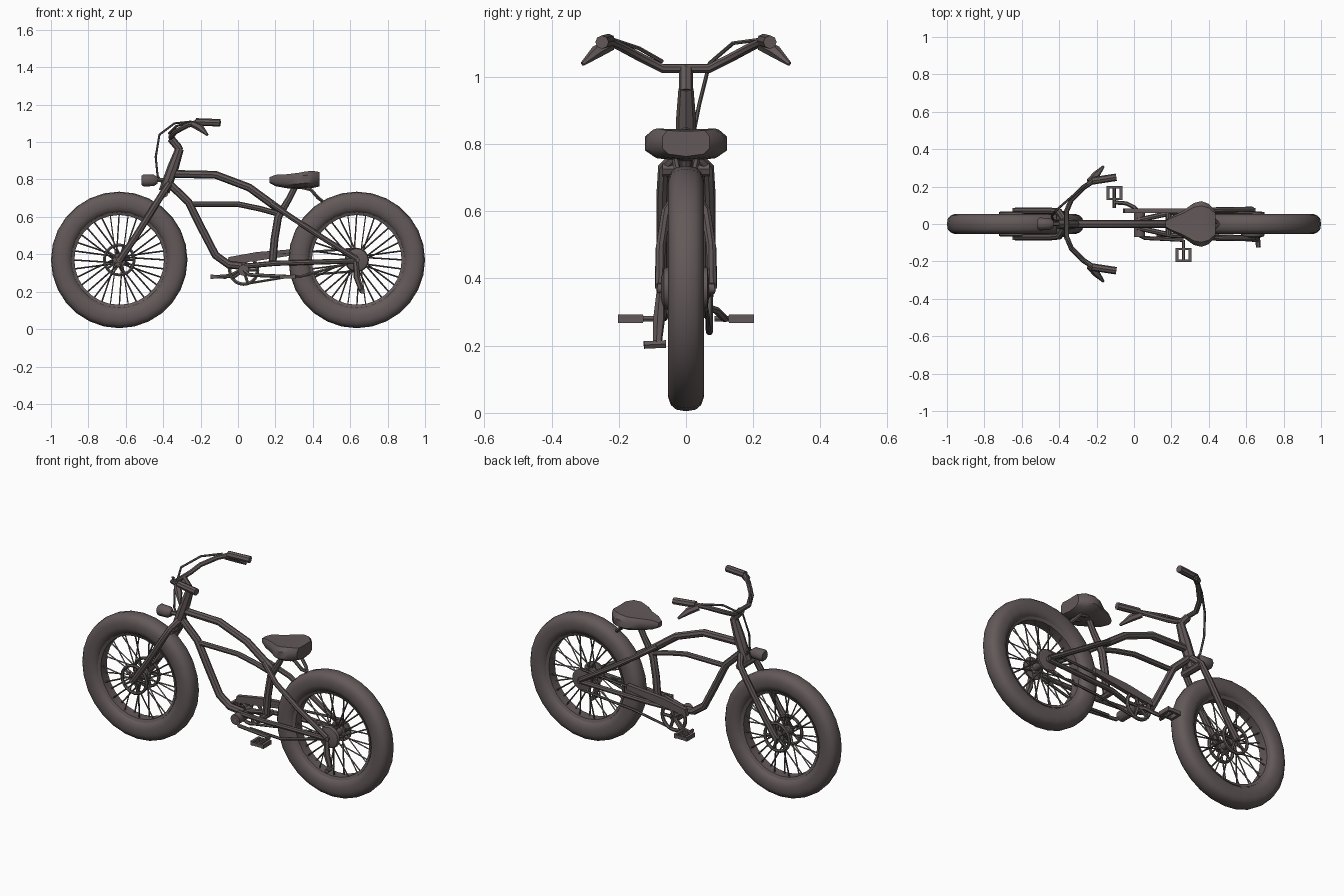
import bpy, bmesh, math
from mathutils import Vector

if "Cube" in bpy.data.objects:
    bpy.data.objects.remove(bpy.data.objects["Cube"])

mat = bpy.data.materials.new("dark warm grey")
mat.diffuse_color = (0.125, 0.1, 0.1, 1)
mat.use_nodes = True
mat.node_tree.nodes["Principled BSDF"].inputs["Base Color"].default_value = mat.diffuse_color


def finish(name, mesh):
    """Add a mesh to the scene with the paint and smooth shading."""
    ob = bpy.data.objects.new(name, mesh)
    bpy.context.collection.objects.link(ob)
    mesh.materials.clear()
    mesh.materials.append(mat)
    bpy.context.view_layer.objects.active = ob
    ob.select_set(True)
    bpy.ops.object.shade_smooth_by_angle(angle=math.radians(40))
    ob.select_set(False)
    return ob


def tubes(name, paths, radius, sides=2, cyclic=False):
    """Sweep a round section along one or more paths; a 4th value scales the radius."""
    cu = bpy.data.curves.new(name, 'CURVE')
    cu.dimensions = '3D'
    cu.bevel_depth, cu.bevel_resolution, cu.use_fill_caps = radius, sides, True
    for path in paths:
        sp = cu.splines.new('POLY')
        sp.points.add(len(path) - 1)
        sp.use_cyclic_u = cyclic
        for p, q in zip(sp.points, path):
            p.co = (q[0], q[1], q[2], 1)
            p.radius = q[3] if len(q) > 3 else 1
    tmp = bpy.data.objects.new(name + "_path", cu)
    bpy.context.collection.objects.link(tmp)
    dg = bpy.context.evaluated_depsgraph_get()
    mesh = bpy.data.meshes.new_from_object(tmp.evaluated_get(dg))
    bpy.data.objects.remove(tmp)
    return finish(name, mesh)


def both(path):
    """A path and its mirror across the centre plane."""
    return [path, [(p[0], -p[1], *p[2:]) for p in path]]


def loft(name, rings, closed=False, caps=True):
    """Skin a list of equal rings of points."""
    bm = bmesh.new()
    vs = [[bm.verts.new(p) for p in r] for r in rings]
    n, m = len(vs), len(vs[0])
    for i in range(n if closed else n - 1):
        a, b = vs[i], vs[(i + 1) % n]
        for j in range(m):
            bm.faces.new((a[j], a[(j + 1) % m], b[(j + 1) % m], b[j]))
    if caps and not closed:
        bm.faces.new(vs[0])
        bm.faces.new(vs[-1])
    bmesh.ops.recalc_face_normals(bm, faces=bm.faces)
    me = bpy.data.meshes.new(name)
    bm.to_mesh(me)
    bm.free()
    return finish(name, me)


def polar(cx, cz, r, a, y):
    return (cx + r * math.cos(a), y, cz + r * math.sin(a))


def lathe(name, cx, cz, profile, segs=24, closed=False):
    """Turn a (radius, y) profile around an axle along y."""
    rings = [[polar(cx, cz, r, k * math.tau / segs, y) for k in range(segs)]
             for r, y in profile]
    return loft(name, rings, closed)


def box(name, c, s):
    x, y, z = (v / 2 for v in s)
    return loft(name, [[(c[0] + k * x, c[1] + a * y, c[2] + b * z)
                        for a, b in ((-1, -1), (1, -1), (1, 1), (-1, 1))] for k in (-1, 1)])


def circle(cx, cz, r, y, n=20):
    return [polar(cx, cz, r, k * math.tau / n, y) for k in range(n)]


# Wheels: fat tyre, rim, hub and laced spokes
AZ = 0.37
for side, cx in (("front", -0.635), ("rear", 0.635)):
    tyre = []
    for k in range(14):
        a = k * math.tau / 14
        c, s = math.cos(a), math.sin(a)
        tyre.append((0.307 + 0.058 * math.copysign(abs(c) ** 0.8, c),
                     0.054 * math.copysign(abs(s) ** 0.75, s)))
    lathe(side + "_tyre", cx, AZ, tyre, 28, True)
    lathe(side + "_rim", cx, AZ, [(0.256, -0.035), (0.256, 0.035), (0.24, 0.028), (0.24, -0.028)], 28, True)
    lathe(side + "_hub", cx, AZ, [(0.015, -0.085), (0.015, -0.05), (0.035, -0.048), (0.035, -0.04),
                                  (0.022, -0.035), (0.022, 0.035), (0.035, 0.04), (0.035, 0.048),
                                  (0.015, 0.05), (0.015, 0.085)], 12)
    spokes = []
    for k in range(32):
        a = k * math.tau / 32
        y = 0.04 if k % 2 else -0.04
        twist = 0.5 if k % 4 < 2 else -0.5
        spokes.append([polar(cx, AZ, 0.03, a + twist, y), polar(cx, AZ, 0.25, a, y * 0.3)])
    tubes(side + "_spokes", spokes, 0.0042, 0)

# Front brake discs
for n, y in (("left", 0.058), ("right", -0.058)):
    tubes(n + "_disc_ring", [circle(-0.635, AZ, 0.08, y)], 0.009, 1, True)
    tubes(n + "_disc_arms", [[polar(-0.635, AZ, 0.02, k * math.tau / 5, y),
                              polar(-0.635, AZ, 0.08, k * math.tau / 5, y)] for k in range(5)], 0.007, 1)
# Rear sprocket and brake drum
lathe("rear_sprocket", 0.635, AZ, [(0.03, 0.05), (0.062, 0.052), (0.062, 0.064), (0.03, 0.068)], 16)
lathe("rear_drum", 0.635, AZ, [(0.045, -0.045), (0.065, -0.05), (0.06, -0.066), (0.03, -0.075)], 16)

# Fork, steering head and stem
tubes("fork_legs", both([(-0.37, 0.02, 0.775), (-0.40, 0.066, 0.73), (-0.45, 0.07, 0.65),
                         (-0.55, 0.07, 0.49), (-0.635, 0.07, 0.365)]), 0.018)
tubes("fork_crown", [[(-0.395, -0.07, 0.725), (-0.395, 0.07, 0.725)]], 0.022)
tubes("head_tube", [[(-0.395, 0, 0.735), (-0.345, 0, 0.87), (-0.312, 0, 0.965, 0.75)]], 0.03)
tubes("stem", [[(-0.312, 0, 0.955), (-0.322, 0, 0.975), (-0.36, 0, 1.02)]], 0.021)

# Handlebar, grips, levers and cables
half = [(-0.36, 0.07, 1.025), (-0.335, 0.13, 1.055), (-0.27, 0.195, 1.09),
        (-0.21, 0.235, 1.108), (-0.12, 0.248, 1.105)]
tubes("handlebar", [[(x, -y, z) for x, y, z in reversed(half)] + half], 0.014)
tubes("grips", both([(-0.225, 0.23, 1.108), (-0.095, 0.25, 1.103)]), 0.02)
tubes("brake_levers", both([(-0.24, 0.225, 1.095, 1.4), (-0.2, 0.265, 1.075, 1.5),
                            (-0.163, 0.308, 1.038, 0.5)]), 0.013, 1)
tubes("left_cable", [[(-0.25, 0.215, 1.11), (-0.34, 0.14, 1.1), (-0.42, 0.07, 1.04), (-0.44, 0.04, 0.92),
                      (-0.43, 0.02, 0.82), (-0.39, 0.01, 0.76)]], 0.006, 1)
tubes("right_cable", [[(-0.25, -0.215, 1.11), (-0.33, -0.14, 1.085), (-0.37, -0.07, 1.045)]], 0.006, 1)

# Headlight
rings = []
for x, r in ((-0.515, 0.026), (-0.505, 0.034), (-0.45, 0.032), (-0.43, 0.018)):
    rings.append([(x, r * math.cos(k * math.tau / 10), 0.795 + r * math.sin(k * math.tau / 10))
                  for k in range(10)])
loft("headlight", rings)
tubes("headlight_bracket", [[(-0.44, 0, 0.795), (-0.37, 0, 0.8)]], 0.012, 1)

# Frame
tubes("top_tube", [[(-0.355, 0, 0.83), (-0.12, 0, 0.825), (0.06, 0, 0.757), (0.22, 0, 0.64)]], 0.021)
tubes("middle_tube", [[(-0.27, 0, 0.668), (0.0, 0, 0.668), (0.12, 0, 0.643), (0.22, 0, 0.615)]], 0.015)
tubes("down_tube", [[(-0.375, 0, 0.785), (-0.265, 0, 0.68), (-0.19, 0, 0.53), (-0.12, 0, 0.395),
                     (-0.05, 0, 0.345), (0.04, 0, 0.335)]], 0.021)
tubes("seat_stays", both([(0.18, 0.012, 0.67), (0.29, 0.06, 0.595), (0.45, 0.076, 0.49),
                          (0.635, 0.078, 0.375)]), 0.015)
tubes("chain_stays", both([(0.02, 0.02, 0.335), (0.2, 0.06, 0.352), (0.635, 0.075, 0.365)]), 0.014)
tubes("seat_tube", [[(0.31, 0, 0.77, 0.8), (0.275, 0, 0.70, 0.8), (0.215, 0, 0.60), (0.195, 0, 0.48),
                     (0.185, 0, 0.36)]], 0.021)
tubes("stay_bridge", [[(0.185, -0.055, 0.355), (0.185, 0.055, 0.355)]], 0.016)

# Saddle: sections of (x, half width, bottom, top)
rings = []
for x, w, b, t in ((0.168, 0.018, 0.785, 0.812), (0.20, 0.04, 0.77, 0.825), (0.26, 0.07, 0.76, 0.828),
                   (0.32, 0.112, 0.757, 0.835), (0.36, 0.122, 0.76, 0.843), (0.40, 0.108, 0.763, 0.846),
                   (0.435, 0.07, 0.77, 0.84)):
    h = t - b
    rings.append([(x, sy * w, b + sz * h) for sy, sz in
                  ((-0.75, 0), (-1, 0.25), (-1, 0.75), (-0.8, 1), (0, 0.97),
                   (0.8, 1), (1, 0.75), (1, 0.25), (0.75, 0), (0, -0.1))])
loft("saddle", rings)
tubes("saddle_spring", both([(0.33, 0.03, 0.76), (0.39, 0.03, 0.745), (0.43, 0.02, 0.70), (0.45, 0.0, 0.685)]), 0.01, 1)

# Cranks, chainring and pedals
CX, CZ = 0.03, 0.315
lathe("bottom_bracket", CX, CZ, [(0.03, -0.07), (0.03, 0.07)], 12)
tubes("chainring", [circle(CX, CZ, 0.075, 0.07)], 0.01, 1, True)
tubes("chainring_arms", [[polar(CX, CZ, 0.01, k * math.tau / 5, 0.07),
                          polar(CX, CZ, 0.075, k * math.tau / 5, 0.07)] for k in range(5)], 0.009, 1)
tubes("crank_arms", [[(CX, 0.06, CZ), (0.0, 0.09, 0.305), (-0.04, 0.11, 0.285), (-0.1, 0.115, 0.28)],
                     [(CX, -0.06, CZ), (0.06, -0.075, 0.29), (0.265, -0.085, 0.28)]], 0.011, 1)
for n, x, s in (("left", -0.105, 1), ("right", 0.265, -1)):
    tubes(n + "_pedal_axle", [[(x, s * 0.085, 0.28), (x, s * 0.2, 0.28)]], 0.009, 1)
    for k in (-1, 1):
        box(n + "_pedal_plate", (x + k * 0.035, s * 0.165, 0.28), (0.016, 0.075, 0.024))
        box(n + "_pedal_cross", (x, s * (0.165 + k * 0.032), 0.28), (0.08, 0.012, 0.02))

# Chain and chain guard
tubes("chain", [[(CX, 0.066, CZ + 0.075), (0.635, 0.06, AZ + 0.06)],
                [(CX, 0.066, CZ - 0.075), (0.3, 0.064, 0.285), (0.635, 0.06, AZ - 0.06)]], 0.007, 1)
guard = ((-0.06, 0.345), (-0.05, 0.385), (0.1, 0.412), (0.33, 0.43), (0.33, 0.40), (0.1, 0.365))
loft("chain_guard", [[(x, y, z) for x, z in guard] for y in (0.058, 0.082)])

# Lower stay and kickstand
tubes("lower_stay", [[(0.12, -0.06, 0.285), (0.33, -0.065, 0.28), (0.6, -0.07, 0.355)]], 0.008, 1)
tubes("kickstand", [[(0.63, -0.075, 0.36), (0.635, -0.08, 0.28, 1.4), (0.66, -0.085, 0.205)],
                    [(0.66, -0.06, 0.205), (0.665, -0.125, 0.202)]], 0.013, 1)
